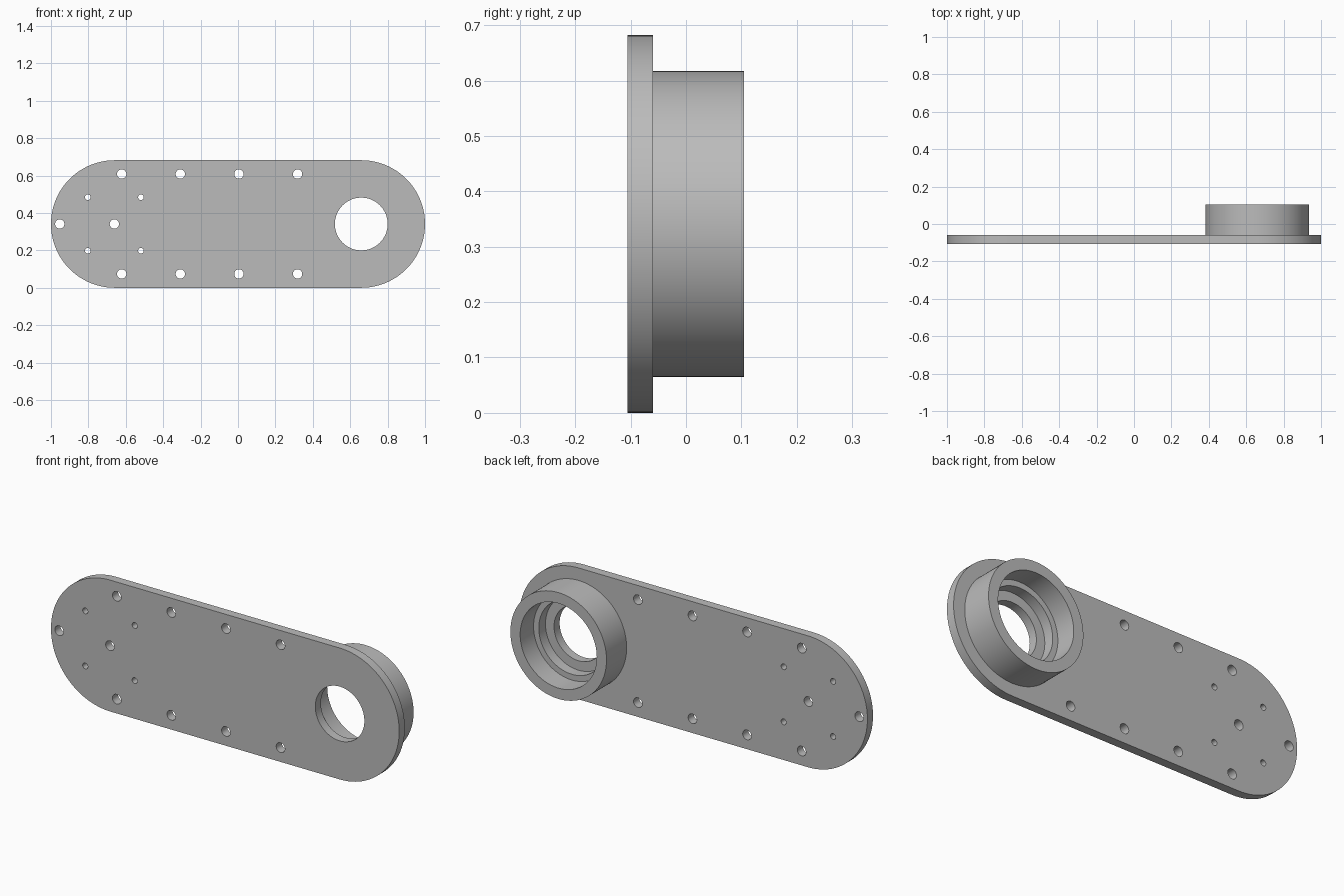
import bpy
import bmesh
from math import pi, cos, sin, radians
from mathutils import Matrix

cube = bpy.data.objects.get("Cube")
if cube:
    bpy.data.objects.remove(cube)

RADIUS = 0.341                # rounded plate end
END_X = 1 - RADIUS            # centre of each rounded end
FRONT, FACE, BACK = -0.106, -0.06, 0.105

grey = bpy.data.materials.new("plain grey")
grey.use_nodes = True
grey.diffuse_color = (0.5, 0.5, 0.5, 1)
grey.node_tree.nodes["Principled BSDF"].inputs["Base Color"].default_value = (0.5, 0.5, 0.5, 1)


def arc(x, z, r, start=0.0, sweep=2 * pi, n=64, closed=True):
    steps = n if closed else n + 1
    return [(x + r * cos(start + sweep * i / n), z + r * sin(start + sweep * i / n))
            for i in range(steps)]


def finish(obj):
    bm = bmesh.new()
    bm.from_mesh(obj.data)
    bmesh.ops.remove_doubles(bm, verts=bm.verts, dist=1e-5)
    bmesh.ops.recalc_face_normals(bm, faces=bm.faces)
    bm.to_mesh(obj.data)
    bm.free()
    obj.data.materials.clear()
    obj.data.materials.append(grey)
    bpy.ops.object.select_all(action='DESELECT')
    obj.select_set(True)
    bpy.context.view_layer.objects.active = obj
    bpy.ops.object.shade_smooth_by_angle(angle=radians(30))


# Plate outline and all of its holes
loops = [arc(END_X, RADIUS, RADIUS, -pi / 2, pi, 48, False)
         + arc(-END_X, RADIUS, RADIUS, pi / 2, pi, 48, False),
         arc(END_X, RADIUS, 0.141, n=96)]
for side in (-1, 1):
    for i in range(4):        # edge bolt holes
        loops.append(arc(-0.622 + 0.3135 * i, RADIUS + side * 0.267, 0.025, n=32))
    for dx in (-1, 1):        # small mounting holes
        loops.append(arc(-0.661 + dx * 0.142, RADIUS + side * 0.143, 0.015, n=24))
for x in (-0.953, -0.661):    # centre line holes
    loops.append(arc(x, RADIUS, 0.025, n=32))

# Plate: filled flat curve, extruded and stood upright
curve = bpy.data.curves.new("plate", 'CURVE')
curve.dimensions = '2D'
curve.fill_mode = 'BOTH'
curve.extrude = (FACE - FRONT) / 2
for loop in loops:
    spline = curve.splines.new('POLY')
    spline.points.add(len(loop) - 1)
    for point, (x, z) in zip(spline.points, loop):
        point.co = (x, z, 0, 1)
    spline.use_cyclic_u = True
outline = bpy.data.objects.new("plate_outline", curve)
bpy.context.collection.objects.link(outline)
graph = bpy.context.evaluated_depsgraph_get()
mesh = bpy.data.meshes.new_from_object(outline.evaluated_get(graph))
mesh.transform(Matrix.Translation((0, (FRONT + FACE) / 2, 0)) @ Matrix.Rotation(pi / 2, 4, 'X'))
bpy.data.objects.remove(outline)
plate = bpy.data.objects.new("plate", mesh)
bpy.context.collection.objects.link(plate)
finish(plate)

# Bearing housing: stepped ring profile spun about the y axis
profile = [(0.276, FACE), (0.276, BACK), (0.22, BACK),
           (0.22, -0.005), (0.19, -0.005), (0.19, FACE)]
bm = bmesh.new()
verts = [bm.verts.new((END_X + r, y, RADIUS)) for r, y in profile]
edges = [bm.edges.new(pair) for pair in zip(verts, verts[1:])]
bmesh.ops.spin(bm, geom=verts + edges, cent=(END_X, 0, RADIUS), axis=(0, 1, 0),
               angle=2 * pi, steps=96, use_merge=True)
mesh = bpy.data.meshes.new("bearing_housing")
bm.to_mesh(mesh)
bm.free()
housing = bpy.data.objects.new("bearing_housing", mesh)
bpy.context.collection.objects.link(housing)
finish(housing)
